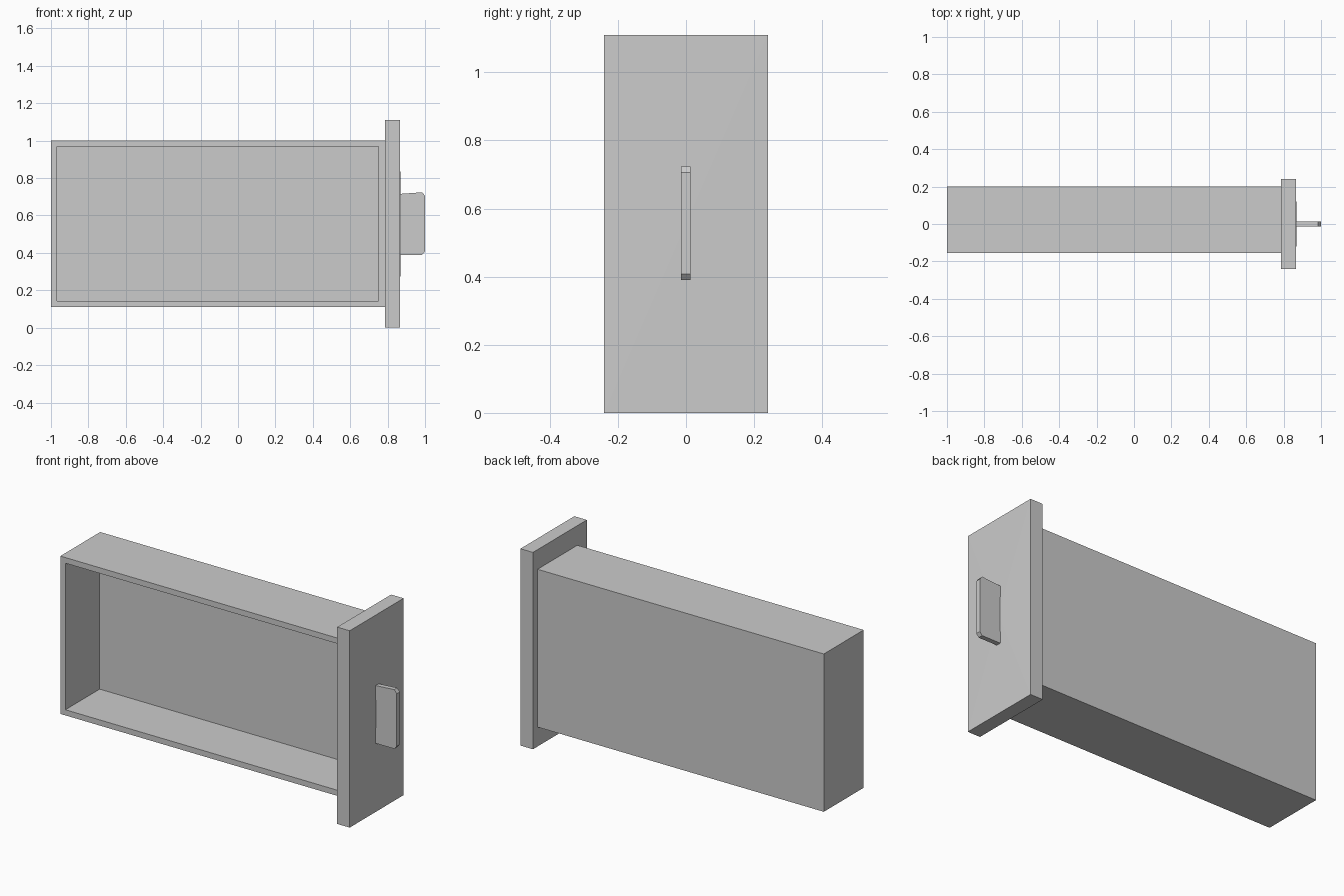
import bpy, bmesh

if "Cube" in bpy.data.objects:
    bpy.data.objects.remove(bpy.data.objects["Cube"])


def finish(name, bm):
    bmesh.ops.recalc_face_normals(bm, faces=bm.faces)
    mesh = bpy.data.meshes.new(name)
    bm.to_mesh(mesh)
    bm.free()
    obj = bpy.data.objects.new(name, mesh)
    bpy.context.collection.objects.link(obj)
    return obj


def box(lo, hi):
    bm = bmesh.new()
    bmesh.ops.create_cube(bm, size=1)
    for v in bm.verts:
        v.co = [l + (c + 0.5) * (h - l) for l, h, c in zip(lo, hi, v.co)]
    bm.normal_update()
    return bm


# Drawer tray, hollowed from its open -y side
bm = box((-1, -0.155, 0.11), (0.79, 0.2, 1.0))
front = min(bm.faces, key=lambda f: f.calc_center_median().y)
bmesh.ops.inset_region(bm, faces=[front], thickness=0.045)
for v in front.verts:
    if v.co.x > 0:
        v.co.x = 0.75
floor = bmesh.ops.extrude_discrete_faces(bm, faces=[front])["faces"][0]
for v in floor.verts:
    v.co.y = 0.15
finish("drawer_tray", bm)

# Front panel, with very slightly crowned broad faces
bm = box((0.787, -0.24, 0), (0.865, 0.24, 1.11))
broad = [f for f in bm.faces if abs(f.normal.x) > 0.9]
bmesh.ops.poke(bm, faces=broad, offset=0.005)
finish("front_panel", bm)

# Thin pull tab with clipped outer corners
profile = [(0.86, 0.39), (0.985, 0.39), (1.0, 0.408),
           (1.0, 0.705), (0.985, 0.724), (0.86, 0.715)]
bm = bmesh.new()
face = bm.faces.new([bm.verts.new((x, -0.014, z)) for x, z in profile])
ext = bmesh.ops.extrude_face_region(bm, geom=[face])["geom"]
for v in ext:
    if isinstance(v, bmesh.types.BMVert):
        v.co.y = 0.013
finish("pull_tab", bm)
